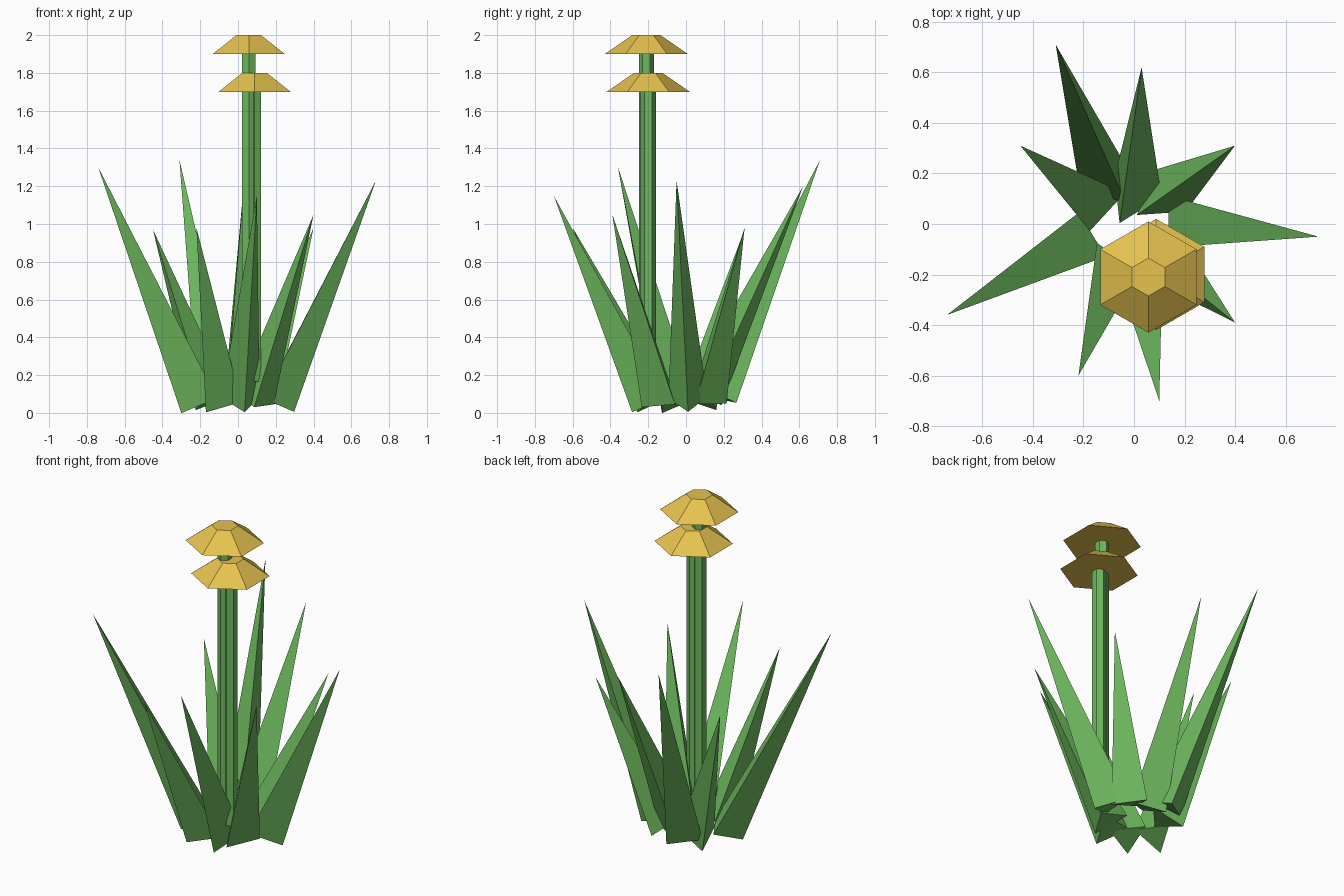
import bpy, bmesh
from math import radians, sin, cos, pi
from mathutils import Vector

if "Cube" in bpy.data.objects:
    bpy.data.objects.remove(bpy.data.objects["Cube"])


def material(name, rgb):
    m = bpy.data.materials.new(name)
    m.diffuse_color = (*rgb, 1)
    m.use_nodes = True
    m.node_tree.nodes["Principled BSDF"].inputs["Base Color"].default_value = m.diffuse_color
    return m


leaf_green = material("leaf green", (0.155, 0.485, 0.113))
petal_yellow = material("petal yellow", (0.79, 0.54, 0.078))


def tapered(name, base, tip, r1, r2, sides, twist, mat):
    """Straight prism, frustum or spike running from base to tip."""
    base, tip = Vector(base), Vector(tip)
    turn = Vector((0, 0, 1)).rotation_difference(tip - base)
    bm = bmesh.new()

    def ring(centre, r):
        if r == 0:
            return [bm.verts.new(centre)]
        angles = [radians(twist) + 2 * pi * i / sides for i in range(sides)]
        return [bm.verts.new(centre + turn @ Vector((r * cos(a), r * sin(a), 0)))
                for a in angles]

    low, high = ring(base, r1), ring(tip, r2)
    bm.faces.new(low[::-1])
    if len(high) > 1:
        bm.faces.new(high)
    for i in range(sides):
        j = (i + 1) % sides
        top = [high[j], high[i]] if len(high) > 1 else high
        bm.faces.new([low[i], low[j]] + top)
    bmesh.ops.recalc_face_normals(bm, faces=bm.faces)
    mesh = bpy.data.meshes.new(name)
    bm.to_mesh(mesh)
    bm.free()
    mesh.materials.append(mat)
    ob = bpy.data.objects.new(name, mesh)
    bpy.context.collection.objects.link(ob)


# Leaves: three-sided spikes leaning outwards (base centre, tip, twist)
leaves = [
    ((0.19, 0.01, 0.055), (0.73, -0.05, 1.23), 0),
    ((0.10, 0.10, 0.07), (0.40, 0.31, 0.98), -24),
    ((-0.008, 0.10, 0.08), (0.03, 0.62, 1.20), 5),
    ((-0.10, 0.165, 0.09), (-0.31, 0.71, 1.34), -52),
    ((-0.145, 0.085, 0.06), (-0.45, 0.31, 0.97), 137),
    ((-0.21, -0.07, 0.05), (-0.74, -0.36, 1.30), 212),
    ((-0.10, -0.175, 0.05), (-0.22, -0.60, 0.98), 232),
    ((0.02, -0.18, 0.055), (0.10, -0.70, 1.15), 278),
    ((0.09, -0.12, 0.06), (0.40, -0.39, 1.05), 30),
]
for n, (base, tip, twist) in enumerate(leaves, 1):
    tapered(f"leaf_{n}", base, tip, 0.118, 0, 3, twist, leaf_green)

# Flowers: six-sided stem with a flat-topped head
for n, (x, y, z) in enumerate([(0.057, -0.21, 1.90), (0.088, -0.20, 1.70)], 1):
    tapered(f"stem_{n}", (x, y, 0.165), (x, y, z + 0.02), 0.04, 0.04, 6, 90, leaf_green)
    tapered(f"flower_head_{n}", (x, y, z), (x, y, z + 0.10), 0.22, 0.075, 6, 90, petal_yellow)
